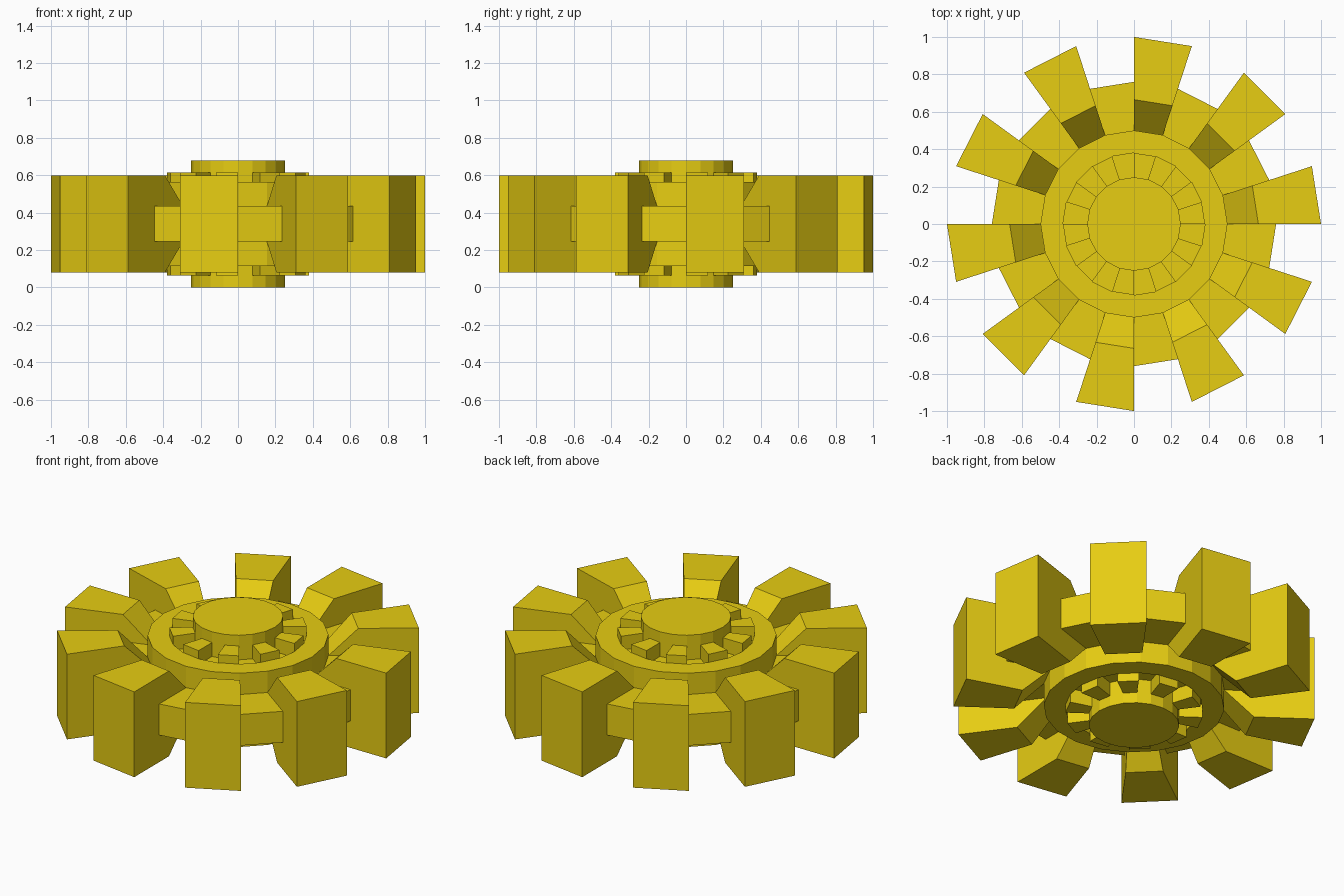
import bpy, bmesh, math

SIDES = 20
STEP = 2 * math.pi / SIDES
MID = 0.34  # height of the horizontal symmetry plane

if "Cube" in bpy.data.objects:
    bpy.data.objects.remove(bpy.data.objects["Cube"], do_unlink=True)

yellow = bpy.data.materials.new("gear yellow")
yellow.use_nodes = True
colour = (0.8, 0.61, 0.006, 1)
yellow.diffuse_color = colour
yellow.node_tree.nodes["Principled BSDF"].inputs["Base Color"].default_value = colour


def finish(name, bm):
    bmesh.ops.recalc_face_normals(bm, faces=bm.faces)
    mesh = bpy.data.meshes.new(name)
    bm.to_mesh(mesh)
    bm.free()
    mesh.materials.append(yellow)
    obj = bpy.data.objects.new(name, mesh)
    bpy.context.collection.objects.link(obj)
    return obj


def section(bm, profile, step):
    """Place a (radius, height from the middle) outline at one angular step."""
    a = step * STEP
    return [bm.verts.new((r * math.cos(a), r * math.sin(a), MID + h)) for r, h in profile]


def bridge(bm, a, b):
    for i in range(len(a)):
        j = (i + 1) % len(a)
        bm.faces.new((a[i], a[j], b[j], b[i]))


def ring(name, profile):
    bm = bmesh.new()
    loops = [section(bm, profile, s) for s in range(SIDES)]
    for s in range(SIDES):
        bridge(bm, loops[s], loops[(s + 1) % SIDES])
    return finish(name, bm)


def wedges(name, profile, start):
    """Repeat a one-step wedge on every second step of the circle."""
    bm = bmesh.new()
    for s in range(start, SIDES, 2):
        a, b = section(bm, profile, s), section(bm, profile, s + 1)
        bridge(bm, a, b)
        bm.faces.new(a)
        bm.faces.new(b)
    return finish(name, bm)


def mirrored(upper):
    """Close an upper half outline with its reflection below the middle."""
    return upper + [(r, -h) for r, h in reversed(upper)]


# Central hub, a plain cylinder through the gear
bm = bmesh.new()
bottom = section(bm, [(0.25, -MID)], 0)
lower = bottom + [section(bm, [(0.25, -MID)], s)[0] for s in range(1, SIDES)]
upper = [section(bm, [(0.25, MID)], s)[0] for s in range(SIDES)]
bridge(bm, lower, upper)
bm.faces.new(lower)
bm.faces.new(upper)
finish("hub", bm)

# Body ring with a shallow groove around the hub on both sides
ring("body_ring", mirrored([(0.25, 0.19), (0.38, 0.19), (0.38, 0.225), (0.5, 0.225)]))

# Small blocks standing in the groove
wedges("groove_blocks", mirrored([(0.25, 0.275), (0.38, 0.275)]), 0)

# Large teeth, flaring from a narrow root
wedges("teeth", mirrored([(0.5, 0.095), (0.665, 0.26), (1.0, 0.26)]), 0)

# Low webs filling the gaps between the teeth
wedges("webs", mirrored([(0.5, 0.095), (0.76, 0.095)]), 1)
